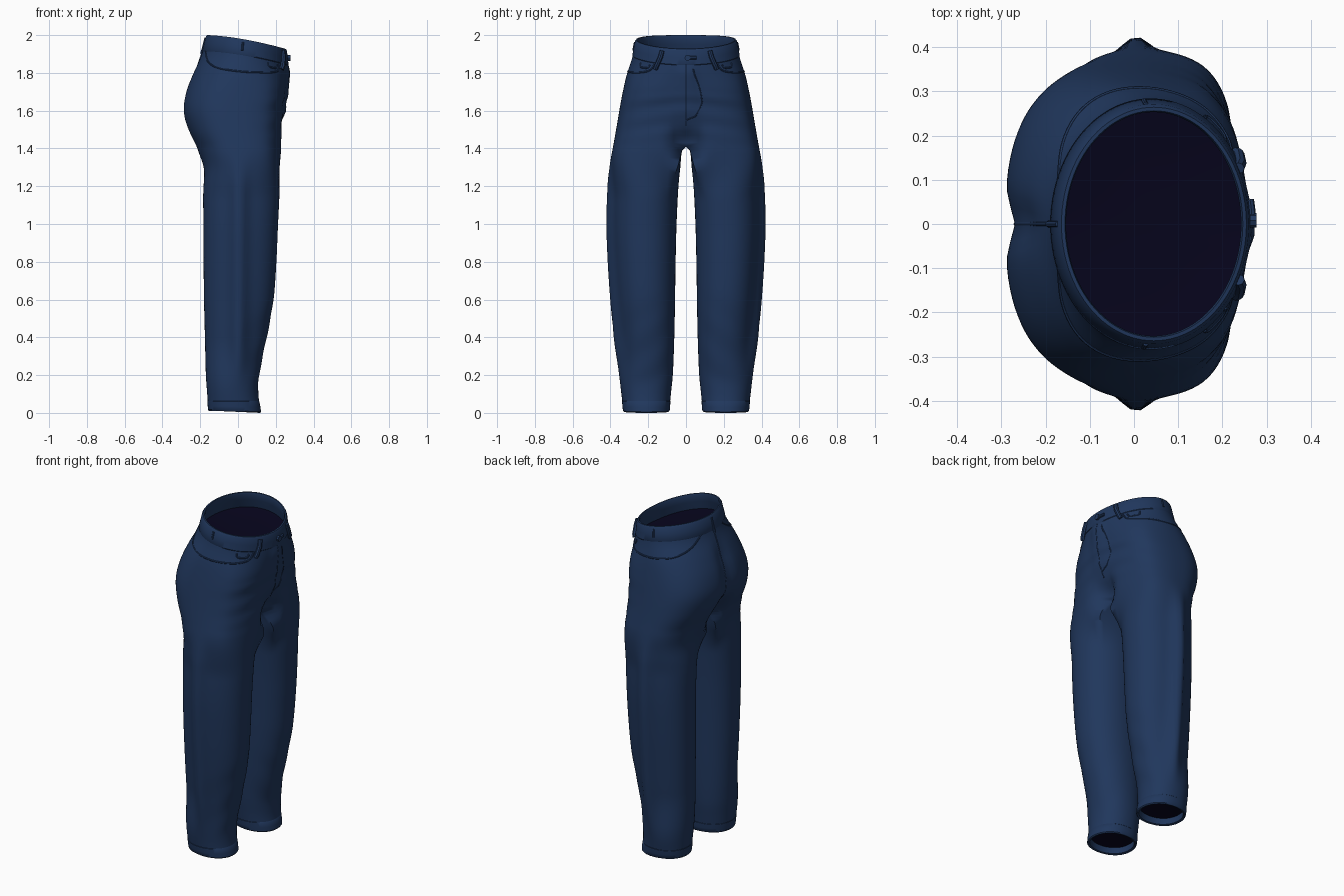
import bpy, bmesh, math
from math import sin, cos, pi, exp
from mathutils import Vector

if "Cube" in bpy.data.objects:
    bpy.data.objects.remove(bpy.data.objects["Cube"])


def material(name, rgb):
    m = bpy.data.materials.new(name)
    m.diffuse_color = (*rgb, 1)
    m.use_nodes = True
    m.node_tree.nodes["Principled BSDF"].inputs["Base Color"].default_value = m.diffuse_color
    return m


DENIM = material("navy denim", (0.0145, 0.038, 0.108))
DARK = material("dark lining", (0.002, 0.0015, 0.012))

# Profile of one half: z, back x, front x, inner y, outer y
KEYS = [(0, -.155, .12, .09, .33), (.1, -.163, .108, .08, .342), (.2, -.17, .112, .07, .356),
        (.4, -.175, .152, .062, .383), (.6, -.18, .188, .058, .401), (.8, -.182, .203, .055, .415),
        (1.0, -.183, .212, .05, .423), (1.2, -.186, .222, .04, .418), (1.3, -.19, .228, .03, .406),
        (1.39, -.217, .231, .02, .39), (1.41, -.226, .232, 0, .386), (1.5, -.268, .234, 0, .37),
        (1.6, -.291, .238, 0, .353), (1.7, -.278, .25, 0, .335), (1.8, -.241, .257, 0, .314),
        (1.9, -.192, .262, 0, .285), (2.0, -.165, .255, 0, .265)]


def smooth(a, b, v):
    t = min(1, max(0, (v - a) / (b - a)))
    return t * t * (3 - 2 * t)


def spline(rows, v):
    """Smooth interpolation of table rows by their first column."""
    v = min(max(v, rows[0][0]), rows[-1][0])
    i = 0
    while i < len(rows) - 2 and v > rows[i + 1][0]:
        i += 1

    def slope(j, c):
        lo, hi = rows[max(j - 1, 0)], rows[min(j + 1, len(rows) - 1)]
        return (hi[c] - lo[c]) / (hi[0] - lo[0])
    p, q = rows[i], rows[i + 1]
    h = q[0] - p[0]
    t = (v - p[0]) / h
    return [(2*t**3 - 3*t*t + 1) * p[c] + (t**3 - 2*t*t + t) * h * slope(i, c)
            + (3*t*t - 2*t**3) * q[c] + (t**3 - t*t) * h * slope(i + 1, c) for c in range(1, len(p))]


def profile(z):
    xb, xf, yi, yo = spline(KEYS, z)
    return (xb + xf) / 2, (xf - xb) / 2, (max(yi, 0) if z < 1.405 else 0), yo


def power(v, n):
    return math.copysign(abs(v) ** (2 / n), v) if abs(v) > 1e-9 else 0


def shear(x, y, z):
    """Dip the waist towards the front."""
    k = min(1, max(0, (x + .17) / .43)) ** 1.6
    return Vector((x, y, z - .075 * smooth(1.6, 1.95, z) * k))


def crotch_pull(x, y, z, cx):
    p = .4 * smooth(1.28, 1.41, z) * (1 - smooth(1.41, 1.56, z))
    return cx + (x - cx) * (1 - p * exp(-(y / .065) ** 2))


def hip(z, f, off=0):
    """Point on the seat surface; f = 0 is the fly, pi the back seam."""
    cx, a, yi, yo = profile(z)
    c, s = cos(f), sin(f)
    n = 2.6 - .6 * smooth(1.6, 1.93, z) + .5 * smooth(0, .6, c) * (1 - smooth(1.7, 1.95, z))
    x = cx + a * power(c, n)
    y = power(s, n) * (yo - yi) + math.copysign(yi, s)
    if c < 0:   # seat cleft
        x += .022 * exp(-(y / .05) ** 2) * smooth(1.42, 1.55, z) * (1 - smooth(1.75, 1.9, z))
    else:       # fly bulge and lap wrinkles
        x += .013 * exp(-(y / .05) ** 4) * smooth(1.55, 1.61, z) * (1 - smooth(1.85, 1.95, z))
        x += .003 * c * sin(60 * z + 9 * abs(y)) * smooth(1.42, 1.5, z) * (1 - smooth(1.65, 1.75, z))
    x = crotch_pull(x, y, z, cx)
    return shear(x + off * c, y + off * s, z)


def leg(z, t, off=0):
    """Point on a trouser leg, with a pressed ridge along the outer seam."""
    cx, a, yi, yo = profile(z)
    ridge = .04 * smooth(.1, .4, z) * (1 - smooth(1.3, 1.6, z))
    yc, b = (yi + yo - ridge) / 2, (yo - ridge - yi) / 2
    x = cx + (a + off) * power(cos(t), 2.15)
    y = yc + (b + off) * power(sin(t), 2.15)
    if sin(t) > 0:
        y += ridge * exp(-((x - .005) / .045) ** 2)
    if cos(t) > 0:  # soft folds above the hem
        x += .002 * cos(t) * sin(32 * z + 3 * t) * smooth(.08, .2, z) * (1 - smooth(.4, .7, z))
    return Vector((x, y, z))


def half_ring(z):
    """Closed ring of 64 points, leg-shaped below and D-shaped above the crotch."""
    s = smooth(1.12, 1.41, z)
    cx, a, yi, yo = profile(z)
    pts = []
    for k in range(64):
        if k <= 48:
            h = hip(z, pi * k / 48)
        else:
            x = cx - a * (1 - (k - 48) / 8)
            h = shear(crotch_pull(x, yi, z, cx), yi, z)
        pts.append(leg(z, -pi / 4 + 1.5 * pi * k / 48).lerp(h, s))
    return pts


def finish(name, bm, mats=(DENIM,), angle=40):
    bmesh.ops.recalc_face_normals(bm, faces=bm.faces)
    me = bpy.data.meshes.new(name)
    bm.to_mesh(me)
    bm.free()
    for m in mats:
        me.materials.append(m)
    ob = bpy.data.objects.new(name, me)
    bpy.context.collection.objects.link(ob)
    bpy.ops.object.select_all(action='DESELECT')
    ob.select_set(True)
    bpy.context.view_layer.objects.active = ob
    bpy.ops.object.shade_smooth_by_angle(angle=math.radians(angle))
    return ob


def loft(rings, cap_drop=None):
    """Skin closed rings; optionally close the last one with a dark dish."""
    bm = bmesh.new()
    vs = [[bm.verts.new(p) for p in r] for r in rings]
    n = len(vs[0])
    for r, q in zip(vs, vs[1:]):
        for k in range(n):
            bm.faces.new((r[k], r[(k + 1) % n], q[(k + 1) % n], q[k]))
    if cap_drop is not None:
        mid = sum((v.co for v in vs[-1]), Vector()) / n
        c = bm.verts.new(mid + Vector((0, 0, cap_drop)))
        for k in range(n):
            bm.faces.new((vs[-1][k], vs[-1][(k + 1) % n], c)).material_index = 1
    return bm


def tube(name, pts, radius):
    cu = bpy.data.curves.new(name, 'CURVE')
    cu.dimensions = '3D'
    cu.bevel_depth, cu.bevel_resolution, cu.use_fill_caps = radius, 2, True
    sp = cu.splines.new('POLY')
    sp.points.add(len(pts) - 1)
    for p, q in zip(sp.points, pts):
        p.co = (*q, 1)
    tmp = bpy.data.objects.new(name + "_path", cu)
    bm = bmesh.new()
    bm.from_mesh(bpy.data.meshes.new_from_object(tmp))
    bpy.data.objects.remove(tmp)
    return finish(name, bm)


# Seat and legs: one half, mirrored across y
bm = loft([half_ring(.01 + .02 * i) for i in range(98)])
inner = [f for f in bm.faces if all(abs(v.co.y) < 1e-4 for v in f.verts)]
bmesh.ops.delete(bm, geom=inner, context='FACES')
body = finish("seat_and_legs", bm, angle=60)
mir = body.modifiers.new("mirror", 'MIRROR')
mir.use_axis = (False, True, False)

# Waistband with rolled rim and dark lining
BAND = [(1.91, -.003), (1.918, .003), (1.955, .004), (1.99, .004), (2.0, -.001), (2.0, -.009),
        (1.99, -.014), (1.95, -.014), (1.9, -.014)]
finish("waistband", loft([[hip(z, 2 * pi * k / 96, o) for k in range(96)] for z, o in BAND], -.03),
       (DENIM, DARK))

# Hems with dark lining
HEM = [(.065, -.003), (.06, .0015), (.03, .003), (.006, .003), (0, -.002), (.004, -.012), (.05, -.014)]
for side, label in ((1, "left"), (-1, "right")):
    rings = []
    for z, o in HEM:
        ring = [leg(z, 2 * pi * k / 64, o) for k in range(64)]
        rings.append([Vector((p.x, p.y * side, p.z + .045 * max(0, .12 - p.x) * (1 - z / .07)))
                      for p in ring])
    finish(label + "_hem", loft(rings, .02), (DENIM, DARK))

# Pockets: angle and height along the curved opening
POCKET = [(.6, 1.92), (.65, 1.875), (.8, 1.85), (1.2, 1.83), (1.6, 1.82), (2.1, 1.83),
          (2.5, 1.865), (2.8, 1.92)]
COIN = [(.72, 1.9), (.74, 1.882), (.85, 1.876), (.98, 1.88), (1.0, 1.9)]
for side, label in ((1, "left"), (-1, "right")):
    for part, rows, r in (("pocket_edge", POCKET, .005), ("coin_pocket", COIN, .005)):
        a, b = rows[0][0], rows[-1][0]
        fs = [a + (b - a) * i / 40 for i in range(41)]
        tube(f"{label}_{part}", [hip(spline(rows, f)[0], side * f, -.002) for f in fs], r)
    # Belt loops on the front and sides
    tube(f"{label}_front_belt_loop",
         [hip(z, side * f, o) for z, f, o in ((1.88, .56, .002), (1.9, .55, .009), (1.95, .5, .01),
                                              (1.985, .48, .005))], .013)
    tube(f"{label}_side_belt_loop", [hip(z, side * 1.65, .003) for z in (1.94, 1.96, 1.985)], .006)
tube("back_belt_loop", [hip(z, pi, .001) for z in (1.9, 1.92, 1.95, 1.985)], .008)

# Back seam, fly seam and curved fly stitching
tube("back_seam", [hip(1.5 + .02 * i, pi, -.002) for i in range(22)], .005)
tube("fly_seam", [hip(1.52 + .02 * i, 0, -.002) for i in range(21)], .004)
tube("fly_stitching", [hip(1.55 + .02 * i, .12 * min(1, i / 5) ** .6, -.002) for i in range(18)], .004)

# Waist button and tab
tube("waist_tab", [hip(1.955, f, .008) for f in (0, .06, .12, .2)], .009)
p = hip(1.955, .03, .004)
tube("waist_button", [p, p + Vector((.014, 0, 0))], .016)
